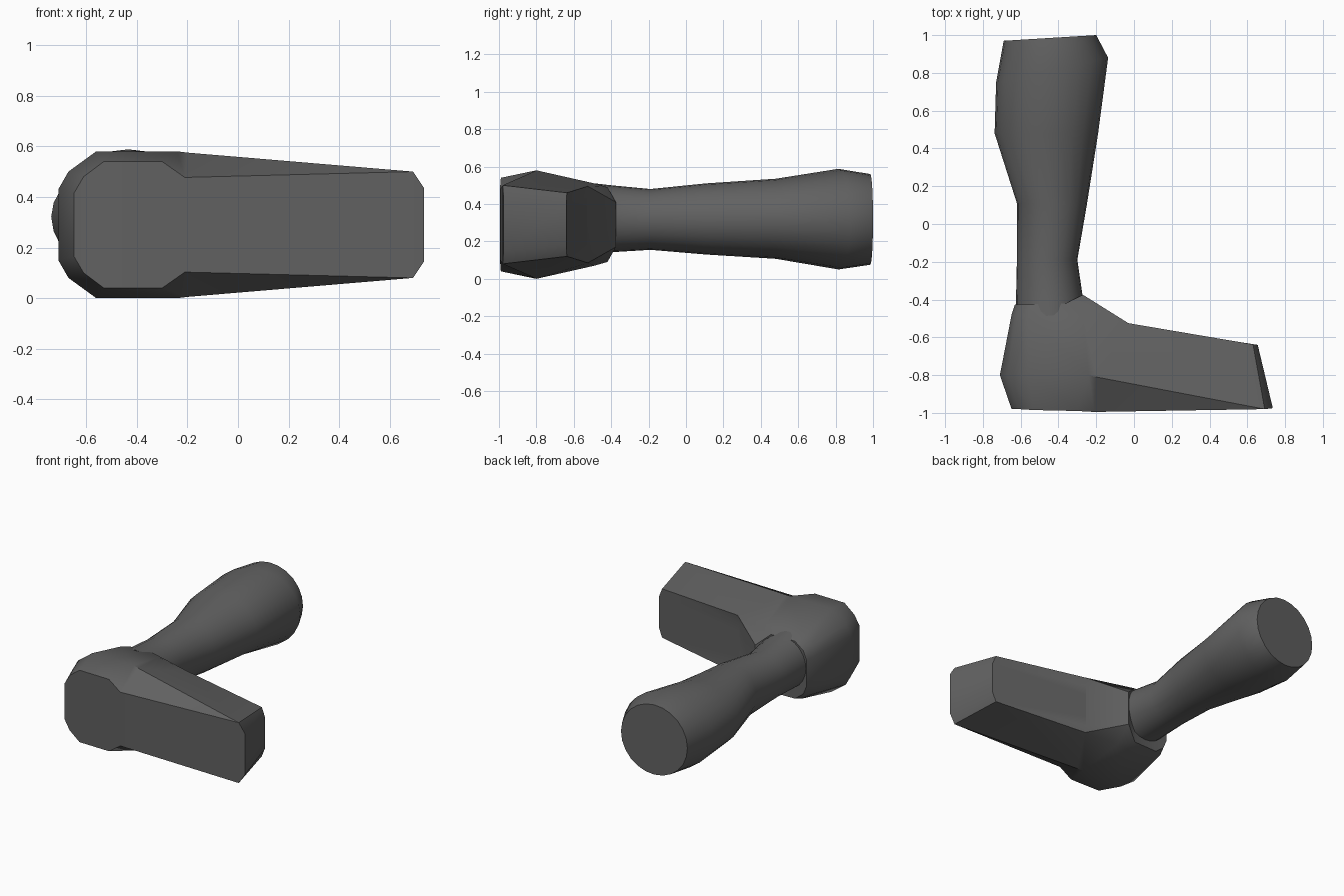
import bpy, bmesh, math

if "Cube" in bpy.data.objects:
    bpy.data.objects.remove(bpy.data.objects["Cube"])

grey = bpy.data.materials.new("dark_grey")
grey.diffuse_color = (0.12, 0.12, 0.12, 1)
grey.use_nodes = True
grey.node_tree.nodes["Principled BSDF"].inputs["Base Color"].default_value = grey.diffuse_color


def finish(name, bm, angle):
    bmesh.ops.remove_doubles(bm, verts=bm.verts, dist=0.0005)
    bmesh.ops.recalc_face_normals(bm, faces=bm.faces)
    me = bpy.data.meshes.new(name)
    bm.to_mesh(me)
    bm.free()
    me.materials.append(grey)
    ob = bpy.data.objects.new(name, me)
    bpy.context.collection.objects.link(ob)
    bpy.ops.object.select_all(action='DESELECT')
    ob.select_set(True)
    bpy.context.view_layer.objects.active = ob
    bpy.ops.object.shade_smooth_by_angle(angle=math.radians(angle))


# Foot block: half sections (x, y, half height), mirrored about its mid height
MID = 0.29
sole = [(.735, -.975, .145), (.692, -.98, .21), (-.21, -.995, .187), (-.30, -.99, .25),
        (-.53, -.985, .25), (-.61, -.98, .19), (-.648, -.98, .125)]
widest = [(.735, -.975, .145), (.692, -.98, .21), (-.20, -.81, .285), (-.24, -.80, .29),
          (-.56, -.80, .29), (-.67, -.80, .21), (-.71, -.80, .14)]
upper = [(.655, -.64, .11), (.63, -.637, .17), (-.03, -.525, .205), (-.27, -.49, .22),
         (-.56, -.48, .215), (-.625, -.48, .17), (-.648, -.48, .10)]
ankle = [(-.04, -.53, .08), (-.04, -.53, .15), (-.27, -.375, .12), (-.36, -.42, .20),
         (-.54, -.425, .20), (-.605, -.425, .15), (-.63, -.425, .09)]
bm = bmesh.new()
rows = []
for sec in (sole, widest, upper, ankle):
    top = [bm.verts.new((x, y, MID + h)) for x, y, h in sec]
    low = [bm.verts.new((x, y, MID - h)) for x, y, h in sec]
    rows.append(top + low[::-1])
n = len(rows[0])
for a, b in zip(rows, rows[1:]):
    for i in range(n):
        j = (i + 1) % n
        # matching corners at the toe tip collapse to triangles or nothing
        uniq = []
        for v in (a[i], a[j], b[j], b[i]):
            if all((v.co - u.co).length > 1e-5 for u in uniq):
                uniq.append(v)
        if len(uniq) > 2:
            bm.faces.new(uniq)
for r in (rows[0], rows[-1]):
    for i in range(n // 2 - 1):
        bm.faces.new((r[i], r[i + 1], r[n - 2 - i], r[n - 1 - i]))
finish("foot_block", bm, 38)

# Leg: oval rings (left x, left y, right x, right y, bottom z, top z)
rings = [(-.625, -.50, -.27, -.47, .14, .51), (-.625, -.42, -.272, -.38, .142, .50),
         (-.62, -.19, -.30, -.19, .155, .48), (-.62, .11, -.25, .10, .13, .51),
         (-.738, .48, -.19, .48, .107, .535), (-.73, .75, -.137, .88, .05, .588),
         (-.69, .97, -.20, 1.0, .075, .56)]
SIDES = 24
bm = bmesh.new()
loops = []
for xl, yl, xr, yr, z0, z1 in rings:
    loop = []
    for k in range(SIDES):
        a = math.tau * k / SIDES
        t = (1 + math.cos(a)) / 2
        loop.append(bm.verts.new((xl + (xr - xl) * t, yl + (yr - yl) * t,
                                  (z0 + z1) / 2 + (z1 - z0) / 2 * math.sin(a))))
    loops.append(loop)
for a, b in zip(loops, loops[1:]):
    for i in range(SIDES):
        j = (i + 1) % SIDES
        bm.faces.new((a[i], a[j], b[j], b[i]))
bm.faces.new(loops[0])
bm.faces.new(loops[-1])
finish("leg", bm, 50)
